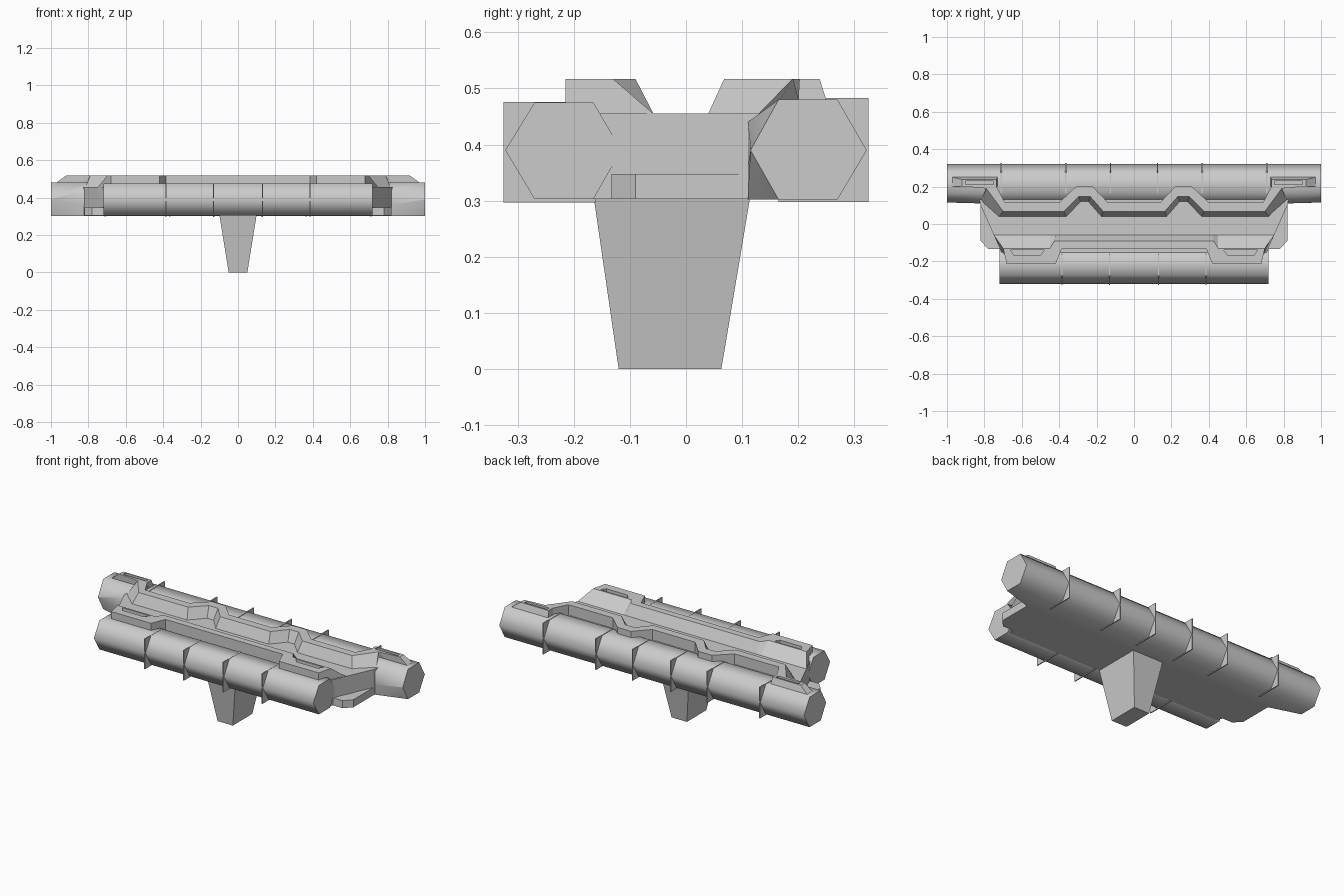
import bpy, bmesh, math

if "Cube" in bpy.data.objects:
    bpy.data.objects.remove(bpy.data.objects["Cube"])

def loft(name, sections, smooth=None):
    """Skin a run of equal-length closed cross-sections and cap both ends."""
    bm = bmesh.new()
    rings = [[bm.verts.new(p) for p in s] for s in sections]
    n = len(rings[0])
    for a, b in zip(rings, rings[1:]):
        for i in range(n):
            j = (i + 1) % n
            bm.faces.new((a[i], a[j], b[j], b[i]))
    bm.faces.new(rings[0][::-1])
    bm.faces.new(rings[-1])
    bmesh.ops.recalc_face_normals(bm, faces=bm.faces[:])
    me = bpy.data.meshes.new(name)
    bm.to_mesh(me)
    bm.free()
    ob = bpy.data.objects.new(name, me)
    bpy.context.collection.objects.link(ob)
    bpy.ops.object.select_all(action='DESELECT')
    ob.select_set(True)
    bpy.context.view_layer.objects.active = ob
    if smooth:
        bpy.ops.object.shade_smooth_by_angle(angle=math.radians(smooth))
    return ob

def prism(name, outline, z0, z1):
    return loft(name, [[(x, y, z) for x, y in outline] for z in (z0, z1)])

def rect(x0, x1, y0, y1):
    return [(x0, y0), (x1, y0), (x1, y1), (x0, y1)]

def box(name, x0, x1, y0, y1, z0, z1):
    return prism(name, rect(x0, x1, y0, y1), z0, z1)

def flip(points):
    return [(-p[0],) + tuple(p[1:]) for p in points]

def mirrored(half):
    """Sections from x=0 outwards -> full run from -x to +x."""
    return [flip(s) for s in half[:0:-1]] + half

def cut(ob, cutter):
    cutter.hide_render = True
    m = ob.modifiers.new("slot", 'BOOLEAN')
    m.operation, m.object, m.solver = 'DIFFERENCE', cutter, 'EXACT'
    bpy.context.view_layer.objects.active = ob
    bpy.ops.object.modifier_apply(modifier=m.name)
    bpy.data.objects.remove(cutter)

TOP, FLOOR, BASE = 0.517, 0.455, 0.303

# back tube: hexagonal ends, squared off where it meets the body
hexa = [(.115, .39), (.165, .48), (.27, .48), (.322, .39), (.27, .302), (.165, .302)]
square = [(.11, .36), (.11, .44), (.165, .48), (.27, .48), (.322, .39), (.27, .302), (.11, .302)]
hex7 = [hexa[0], (.1155, .391)] + hexa[1:]
loft("back_tube", [[(x, y, z) for y, z in s] for x, s in
                   ((-1, hex7), (-.82, square), (.82, square), (1, hex7))], 70)

# front tube
hexf = [(-.115, .39), (-.165, .475), (-.27, .475), (-.322, .39), (-.27, BASE), (-.165, BASE)]
loft("front_tube", [[(x, y, z) for y, z in hexf] for x in (-.72, .72)], 70)

# thin square plates whose corners stand proud of the tubes
for x in (-.385, -.13, .13, .385):
    box("front_fin", x - .003, x + .003, -.325, -.16, .297, .476)
for x in (-.71, -.365, -.125, .125, .365, .71):
    box("back_fin", x - .003, x + .003, .165, .325, .298, .483)

# body between the tubes, and its lower side tabs
prism("body", [(-.84, .2), (-.82, .1), (-.68, -.215), (.68, -.215), (.82, .1), (.84, .2)], BASE, FLOOR)
tab = [(.66, .12), (.82, .12), (.82, -.09), (.78, -.133), (.66, -.133)]
prism("side_tab", tab, BASE, .348)
prism("side_tab", flip(tab), BASE, .348)

# tapered stand
loft("stand", [[(x, y, z) for x, y in r] for z, r in
               ((0, rect(-.05, .05, -.12, .063)), (.31, rect(-.1, .1, -.165, .115)))])

# back rim: (foot x,y), (front top x,y), (back top x,y), mirrored
path = [((0, .035), (0, .068), (0, .115)),
        ((.175, .035), (.165, .068), (.14, .115)),
        ((.245, .115), (.235, .148), (.22, .2)),
        ((.285, .115), (.295, .148), (.31, .2)),
        ((.36, .035), (.375, .068), (.40, .115)),
        ((.725, .035), (.70, .068), (.69, .115)),
        ((.82, .12), (.79, .19), (.735, .2))]
loft("back_rim", mirrored([[(*f, FLOOR - .01), (*a, TOP), (*b, TOP), (*b, .40), (*f, .40)]
                           for f, a, b in path]))

# front rim with a sloping inner edge: outer, inner top, inner foot
path = [((0, -.13), (0, -.09), (0, -.058)),
        ((.385, -.13), (.425, -.09), (.42, -.058)),
        ((.42, -.215), (.45, -.13), (.45, -.058)),
        ((.68, -.215), (.70, -.13), (.75, -.058))]
front_rim = loft("front_rim", mirrored([[(*o, .40), (*o, TOP), (*i, TOP), (*f, FLOOR), (*f, .40)]
                                        for o, i, f in path]))

# end blocks on the back tube, with slots cut in blocks and front rim
for s in (1, -1):
    low = [(.73, .2), (.83, .2), (.97, .2), (.97, .25), (.73, .25)]
    high = [(.735, .2), (.79, .19), (.92, .202), (.92, .238), (.735, .238)]
    secs = [[(s * x, y, z) for x, y in o] for z, o in ((.45, low), (.48, low), (TOP, high))]
    block = loft("end_block", secs)
    cut(block, box("slot_cutter", *sorted((s * .75, s * .90)), .21, .23, .495, .6))
    groove = [(s * x, y) for x, y in ((.5, -.168), (.64, -.168), (.66, -.14), (.48, -.14))]
    cut(front_rim, prism("groove_cutter", groove, .49, .6))
